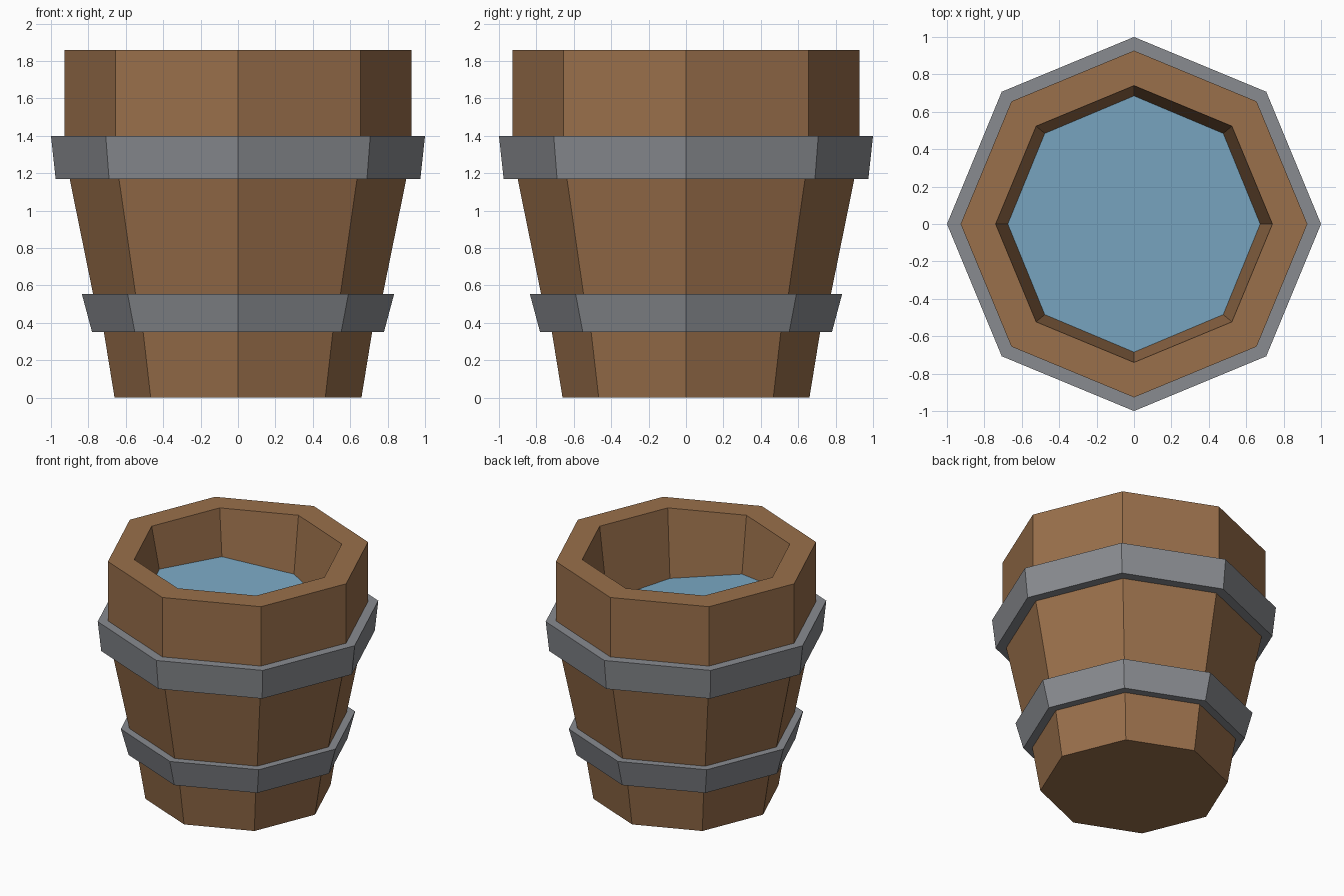
import bpy, bmesh
from math import cos, sin, tan, pi, radians

if "Cube" in bpy.data.objects:
    bpy.data.objects.remove(bpy.data.objects["Cube"])

SIDES = 8
TILT = tan(radians(10))


def material(name, rgb):
    m = bpy.data.materials.new(name)
    m.diffuse_color = (*rgb, 1)
    m.use_nodes = True
    m.node_tree.nodes["Principled BSDF"].inputs["Base Color"].default_value = m.diffuse_color
    return m


def ring(bm, r, z, squash=1.0, slope=0.0):
    """Octagon of vertices, optionally tilted about the y axis."""
    out = []
    for i in range(SIDES):
        a = 2 * pi * i / SIDES
        x = r * squash * cos(a)
        out.append(bm.verts.new((x, r * sin(a), z - slope * x)))
    return out


def bridge(bm, a, b):
    for i in range(SIDES):
        j = (i + 1) % SIDES
        bm.faces.new((a[i], a[j], b[j], b[i]))


def finish(bm, name, mat):
    me = bpy.data.meshes.new(name)
    bm.to_mesh(me)
    bm.free()
    me.materials.append(mat)
    ob = bpy.data.objects.new(name, me)
    bpy.context.collection.objects.link(ob)


wood = material("wood", (0.32, 0.16, 0.07))
metal = material("metal", (0.25, 0.26, 0.28))
water = material("water", (0.20, 0.40, 0.56))

# Wooden tub: outer wall, flat rim, inner wall down to the tilted water line
bm = bmesh.new()
profile = [(0.66, 0), (0.717, 0.35), (0.775, 0.555), (0.90, 1.17),
           (0.927, 1.40), (0.927, 1.86), (0.74, 1.86)]
rings = [ring(bm, r, z) for r, z in profile]
rings.append(ring(bm, 0.685, 1.425, 0.985, TILT))
for a, b in zip(rings, rings[1:]):
    bridge(bm, a, b)
bm.faces.new(rings[0][::-1])
finish(bm, "wooden_tub", wood)

# Tilted water surface
bm = bmesh.new()
bm.faces.new(ring(bm, 0.685, 1.425, 0.985, TILT))
finish(bm, "water_surface", water)

# Metal hoops: closed bands hugging the wall
for name, z0, z1, out0, out1, in0, in1 in (
        ("lower_hoop", 0.35, 0.555, 0.78, 0.835, 0.715, 0.773),
        ("upper_hoop", 1.17, 1.40, 0.975, 1.0, 0.898, 0.925)):
    bm = bmesh.new()
    loops = [ring(bm, r, z) for r, z in
             ((in0, z0), (out0, z0), (out1, z1), (in1, z1))]
    for k in range(4):
        bridge(bm, loops[k], loops[(k + 1) % 4])
    finish(bm, name, metal)
